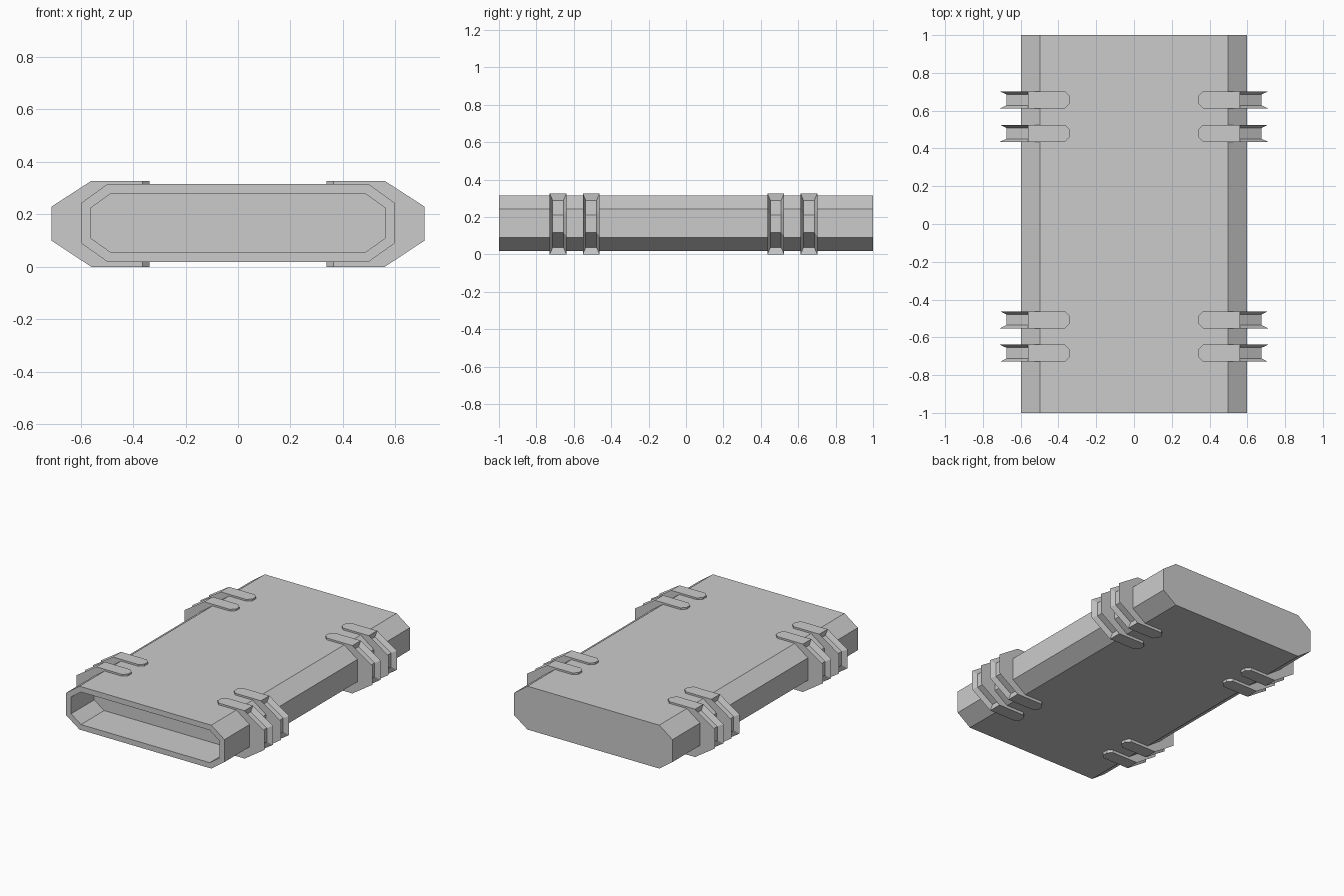
import bpy, bmesh

if "Cube" in bpy.data.objects:
    bpy.data.objects.remove(bpy.data.objects["Cube"])


def prism(bm, profile, y0, y1):
    """Extrude a closed x-z profile along y."""
    face = bm.faces.new([bm.verts.new((x, y0, z)) for x, z in profile])
    ext = bmesh.ops.extrude_face_region(bm, geom=[face], use_keep_orig=True)
    verts = [g for g in ext["geom"] if isinstance(g, bmesh.types.BMVert)]
    bmesh.ops.translate(bm, verts=verts, vec=(0, y1 - y0, 0))
    bmesh.ops.recalc_face_normals(bm, faces=bm.faces[:])


def add_object(bm, name):
    bmesh.ops.recalc_face_normals(bm, faces=bm.faces[:])
    mesh = bpy.data.meshes.new(name)
    bm.to_mesh(mesh)
    bm.free()
    obj = bpy.data.objects.new(name, mesh)
    bpy.context.collection.objects.link(obj)
    return obj


# Octagonal casing with a recessed front opening and closed back
half = [(0.498, 0.019), (0.598, 0.09), (0.598, 0.243), (0.498, 0.315)]
bm = bmesh.new()
prism(bm, half + [(-x, z) for x, z in reversed(half)], -1, 1)
front = [f for f in bm.faces if f.normal.y < -0.9]
bmesh.ops.inset_region(bm, faces=front, thickness=0.037, use_even_offset=True)
ext = bmesh.ops.extrude_face_region(bm, geom=front)
bmesh.ops.delete(bm, geom=front, context='FACES_ONLY')
bmesh.ops.translate(bm, vec=(0, 0.25, 0),
                    verts=[g for g in ext["geom"] if isinstance(g, bmesh.types.BMVert)])
add_object(bm, "casing")

# C-shaped clamps with a channel sunk in the outer faces
TIP, WIDTH = 0.338, 0.09
clamp = [(TIP, 0.327), (0.56, 0.327), (0.71, 0.23), (0.71, 0.099), (0.56, 0), (TIP, 0),
         (TIP, 0.021), (0.497, 0.021), (0.596, 0.091), (0.596, 0.242),
         (0.497, 0.313), (TIP, 0.313)]


def make_clamp(name, y):
    bm = bmesh.new()
    prism(bm, clamp, -WIDTH / 2, WIDTH / 2)
    # Channel
    outer = [f for f in bm.faces if f.normal.x > 0.3 and f.calc_center_median().x > 0.6]
    bmesh.ops.inset_region(bm, faces=outer, thickness=0.016, depth=-0.034,
                           use_even_offset=True, use_boundary=True)
    # Clipped tab corners
    tips = [e for e in bm.edges
            if all(abs(v.co.x - TIP) < 1e-4 for v in e.verts)
            and abs(e.verts[0].co.y - e.verts[1].co.y) < 1e-4]
    bmesh.ops.bevel(bm, geom=tips, offset=0.027, segments=1, affect='EDGES')
    obj = add_object(bm, name)
    obj.location.y = y
    # Matching clamp on the left side
    mod = obj.modifiers.new("mirror", 'MIRROR')
    mod.use_axis[0] = True
    mod.use_clip = False
    mod.use_mirror_merge = False


for i, y in enumerate((-0.684, -0.507, 0.48, 0.657)):
    make_clamp(f"clamp_pair_{i + 1}", y)
